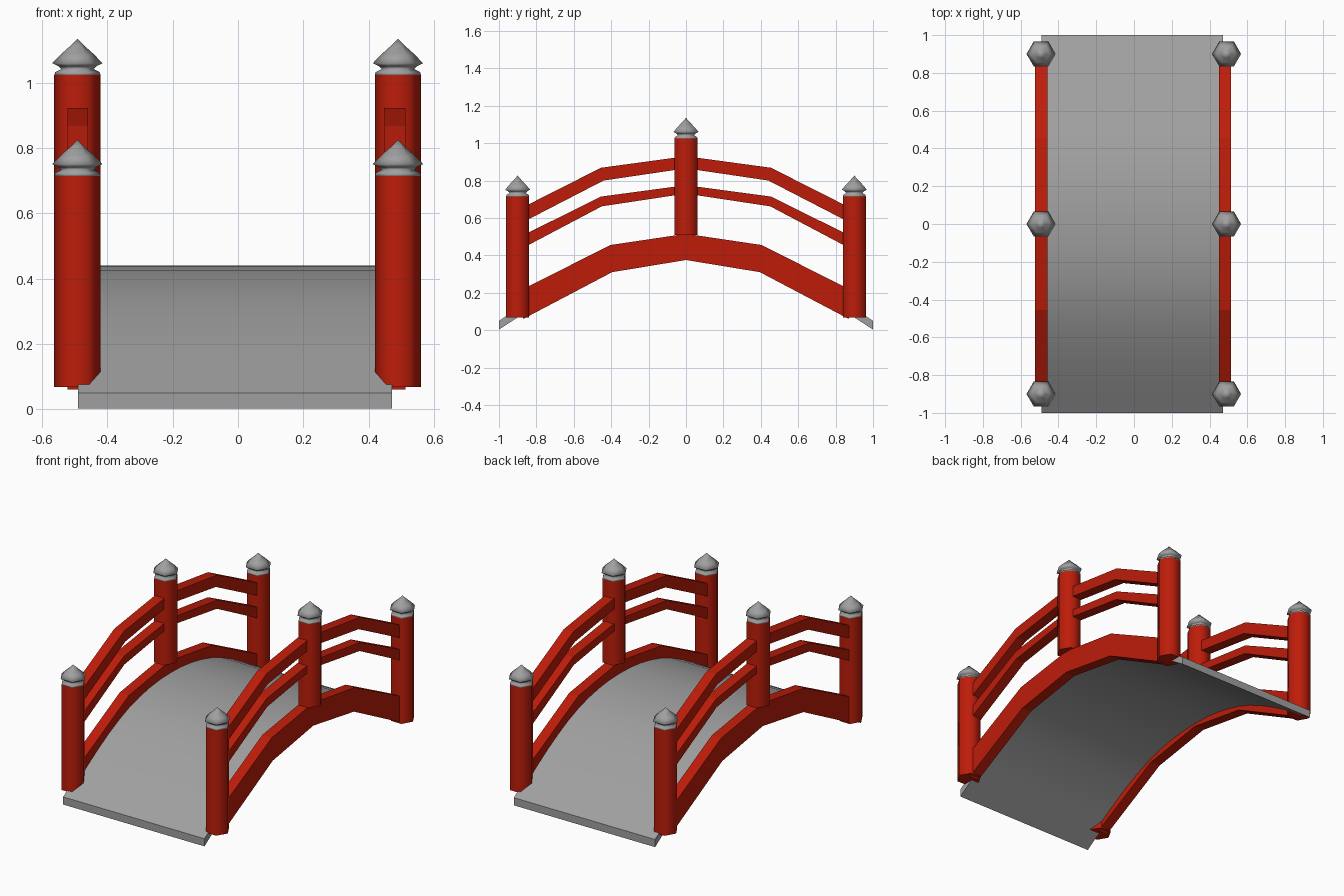
import bpy, bmesh
from math import cos, sin, pi, radians

if "Cube" in bpy.data.objects:
    bpy.data.objects.remove(bpy.data.objects["Cube"])

red = bpy.data.materials.new("red_paint")
red.diffuse_color = (0.51, 0.012, 0.003, 1)
red.use_nodes = True
red.node_tree.nodes["Principled BSDF"].inputs["Base Color"].default_value = red.diffuse_color
stone = bpy.data.materials.new("dark_stone")
stone.diffuse_color = (0.35, 0.35, 0.35, 1)
stone.use_nodes = True
stone.node_tree.nodes["Principled BSDF"].inputs["Base Color"].default_value = stone.diffuse_color


def finish(bm, name, mat, angle=None):
    bmesh.ops.recalc_face_normals(bm, faces=bm.faces)
    me = bpy.data.meshes.new(name)
    bm.to_mesh(me)
    bm.free()
    ob = bpy.data.objects.new(name, me)
    bpy.context.collection.objects.link(ob)
    me.materials.append(mat)
    if angle:
        bpy.context.view_layer.objects.active = ob
        ob.select_set(True)
        bpy.ops.object.shade_smooth_by_angle(angle=radians(angle))
        ob.select_set(False)
    return ob


def arched_bar(name, x0, x1, half, mat, angle=None):
    """Bar swept along y; half = (y_top, z_top, y_bottom, z_bottom) from centre to end."""
    sections = [(-a, b, -c, d) for a, b, c, d in reversed(half[1:])] + half
    bm = bmesh.new()
    rings = [[bm.verts.new(p) for p in ((x0, a, b), (x1, a, b), (x1, c, d), (x0, c, d))]
             for a, b, c, d in sections]
    for r, s in zip(rings, rings[1:]):
        for i in range(4):
            j = (i + 1) % 4
            bm.faces.new((r[i], r[j], s[j], s[i]))
    bm.faces.new(rings[0])
    bm.faces.new(rings[-1])
    return finish(bm, name, mat, angle)


def hex_turned(name, x, y, profile, mat, angle):
    """Six-sided turned solid from (radius, z) points; radius 0 makes a tip."""
    bm = bmesh.new()
    rings = []
    for r, z in profile:
        n = 6 if r else 1
        rings.append([bm.verts.new((x + r * cos(i * pi / 3), y + r * sin(i * pi / 3), z))
                      for i in range(n)])
    bm.faces.new(rings[0])
    for a, b in zip(rings, rings[1:]):
        for i in range(6):
            j = (i + 1) % 6
            bm.faces.new((a[i], a[j], b[0]) if len(b) == 1 else (a[i], a[j], b[j], b[i]))
    if len(rings[-1]) == 6:
        bm.faces.new(rings[-1])
    return finish(bm, name, mat, angle)


# curved walking deck
deck = [(0, .44), (.1, .437), (.2, .426), (.3, .407), (.4, .38), (.5, .342), (.6, .295),
        (.7, .241), (.8, .181), (.9, .115), (1, .05)]
arched_bar("deck", -.49, .472, [(y, z, y, z - .047) for y, z in deck], stone, 30)

# side beams and handrails
bars = {
    "side_beam": [(0, .515, 0, .375), (.405, .455, .395, .31), (.88, .215, .87, .06)],
    "lower_rail": [(0, .775, 0, .73), (.455, .714, .45, .662), (.88, .503, .88, .435)],
    "upper_rail": [(0, .93, 0, .865), (.455, .868, .44, .8), (.88, .653, .88, .573)],
}
for side, x in (("left", -.491), ("right", .481)):
    for name, half in bars.items():
        arched_bar(f"{side}_{name}", x - .032, x + .032, half, red)

# posts with pointed caps
cap = [(.071, 0), (.068, .009), (.05, .018), (.058, .027), (.077, .036),
       (.05, .064), (.022, .089), (0, .111)]
for side, x in (("left", -.492), ("right", .49)):
    for place, y, z0, z1 in (("front", -.9, .068, .715), ("middle", 0, .51, 1.024),
                             ("back", .9, .068, .715)):
        hex_turned(f"{side}_{place}_post", x, y, [(.071, z0), (.071, z1)], red, 65)
        hex_turned(f"{side}_{place}_cap", x, y, [(r, z1 + z) for r, z in cap], stone, 110)
